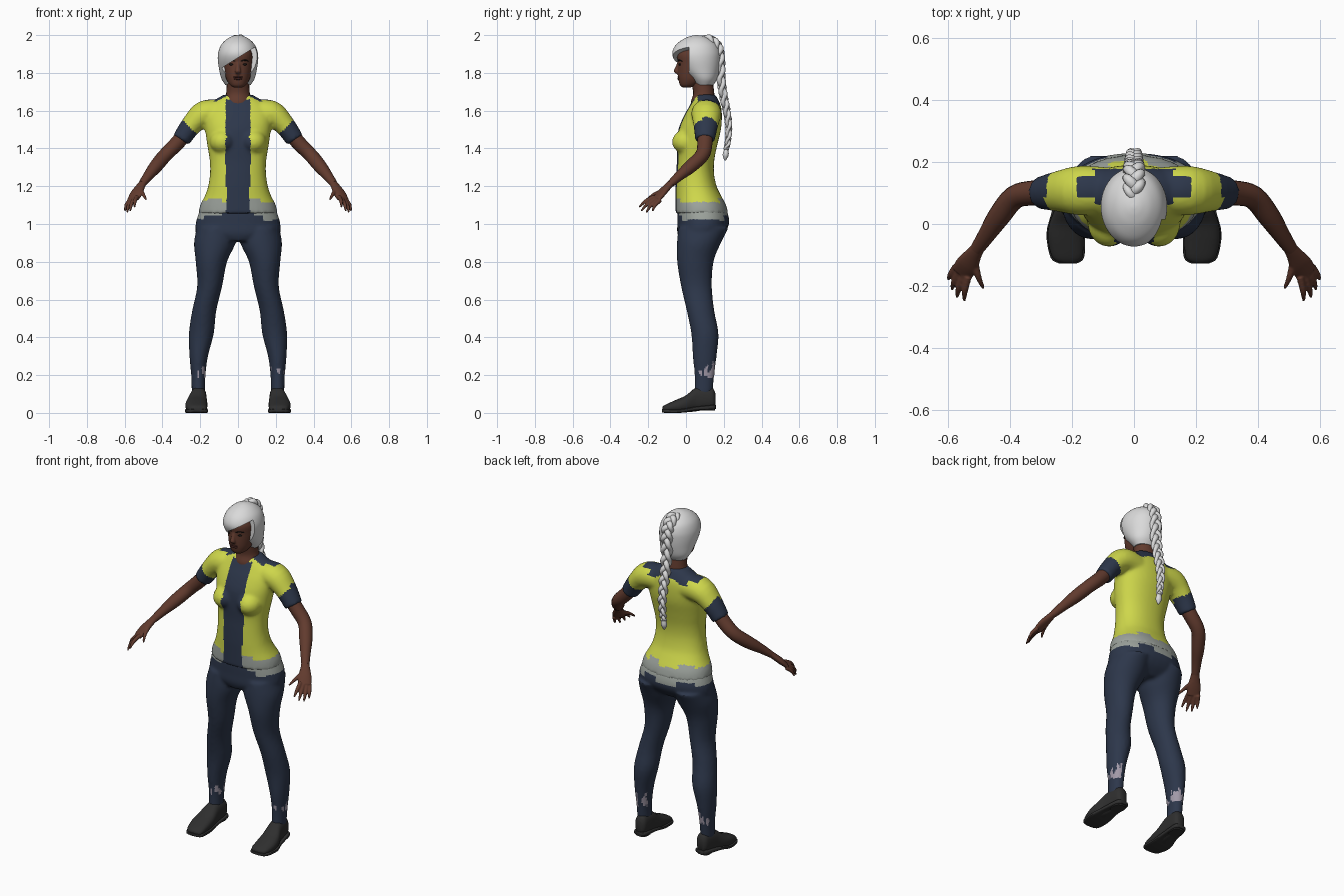
import bpy, bmesh, math
from mathutils import Vector, Matrix

if "Cube" in bpy.data.objects:
    bpy.data.objects.remove(bpy.data.objects["Cube"])

X, Y, Z = Vector((1, 0, 0)), Vector((0, 1, 0)), Vector((0, 0, 1))
parts = []


def material(name, rgb):
    m = bpy.data.materials.new(name)
    m.use_nodes = True
    m.diffuse_color = (*rgb, 1)
    bsdf = m.node_tree.nodes["Principled BSDF"]
    bsdf.inputs["Base Color"].default_value = (*rgb, 1)
    bsdf.inputs["Roughness"].default_value = 0.7
    return m


yellow = material("yellow cloth", (0.62, 0.68, 0.07))
navy = material("navy cloth", (0.026, 0.038, 0.07))
grey = material("grey band", (0.33, 0.36, 0.33))
skin = material("brown skin", (0.12, 0.043, 0.027))
white = material("white hair", (0.7, 0.7, 0.7))
black = material("black leather", (0.028, 0.028, 0.028))
lilac = material("lilac patch", (0.36, 0.32, 0.39))
lip = material("dark lip", (0.075, 0.022, 0.018))
dark = material("dark eye", (0.012, 0.009, 0.008))


def add(name, bm, mat):
    bmesh.ops.recalc_face_normals(bm, faces=bm.faces)
    me = bpy.data.meshes.new(name)
    bm.to_mesh(me)
    bm.free()
    me.materials.append(mat)
    ob = bpy.data.objects.new(name, me)
    bpy.context.collection.objects.link(ob)
    parts.append(ob)
    return ob


def spline(rows, k):
    """Smooth in-between rows through the given ones."""
    rows = [Vector(r) for r in rows]
    out = []
    for i in range(len(rows) - 1):
        a, b, c, d = (rows[max(0, min(len(rows) - 1, i + j))] for j in (-1, 0, 1, 2))
        for s in range(k):
            t = s / k
            out.append(b + (c - a) * (t / 2) + (a * 2 - b * 5 + c * 4 - d) * (t * t / 2)
                       + (b * 3 - a - c * 3 + d) * (t ** 3 / 2))
    return out + [rows[-1]]


def loft(name, rings, mat, axis=None, ref=Z, n=20, k=4, power=2.0):
    """Closed skin over rings of x, y, z and two radii."""
    rings = spline(rings, k)
    mids = [Vector(r[:3]) for r in rings]
    bm, loops = bmesh.new(), []
    for i, r in enumerate(rings):
        t = axis or (mids[min(i + 1, len(mids) - 1)] - mids[max(i - 1, 0)]).normalized()
        u = ref.cross(t).normalized()
        v = t.cross(u)
        loop = []
        for j in range(n):
            a = math.tau * j / n
            c, s = (math.copysign(abs(f) ** (2 / power), f) for f in (math.cos(a), math.sin(a)))
            loop.append(bm.verts.new(mids[i] + u * c * r[3] + v * s * r[4]))
        loops.append(loop)
    for p, q in zip(loops, loops[1:]):
        for j in range(n):
            bm.faces.new((p[j], p[(j + 1) % n], q[(j + 1) % n], q[j]))
    bm.faces.new(loops[0])
    bm.faces.new(loops[-1])
    return add(name, bm, mat)


def column(name, rows, mat, **kw):
    """Upright loft from rows of height, half width, front y, back y, centre x."""
    rings = [(r[4] if len(r) > 4 else 0, (r[2] + r[3]) / 2, r[0], r[1], (r[3] - r[2]) / 2) for r in rows]
    return loft(name, rings, mat, axis=Z, ref=Y, **kw)


def ball(name, pos, size, mat):
    bm = bmesh.new()
    bmesh.ops.create_uvsphere(bm, u_segments=20, v_segments=14, radius=1,
                              matrix=Matrix.LocRotScale(Vector(pos), None, Vector(size)))
    return add(name, bm, mat)


def bake(ob):
    dg = bpy.context.evaluated_depsgraph_get()
    me = bpy.data.meshes.new_from_object(ob.evaluated_get(dg))
    ob.modifiers.clear()
    ob.data = me
    return ob


def mirror(ob):
    ob.modifiers.new("mirror", 'MIRROR').use_mirror_merge = False
    return bake(ob)


def fuse(name, obs, voxel):
    """Join parts into one smooth skin."""
    with bpy.context.temp_override(active_object=obs[0], object=obs[0], selected_objects=obs,
                                   selected_editable_objects=obs):
        for o in obs[1:]:
            parts.remove(o)
        bpy.ops.object.join()
    ob = obs[0]
    ob.name = name
    m = ob.modifiers.new("remesh", 'REMESH')
    m.mode, m.voxel_size = 'VOXEL', voxel
    s = ob.modifiers.new("smooth", 'SMOOTH')
    s.factor, s.iterations = 0.5, 4
    return bake(ob)


def paint(ob, mats, rule):
    ob.data.materials.clear()
    for m in mats:
        ob.data.materials.append(m)
    for p in ob.data.polygons:
        p.material_index = mats.index(rule(p.center))


def jag(v, size):
    return (math.sin(math.floor(v / size) * 12.99) * 437.58) % 1


# Shirt: torso, bust and short sleeves in one skin
torso = column("torso", [
    (1.055, .21, -.055, .224), (1.1, .2, -.055, .212), (1.15, .175, -.055, .186), (1.2, .158, -.055, .162),
    (1.27, .148, -.052, .148), (1.34, .15, -.048, .15), (1.42, .163, -.048, .166), (1.5, .174, -.04, .185),
    (1.57, .18, -.012, .19), (1.62, .165, .016, .186), (1.655, .125, .035, .172), (1.685, .075, .055, .155)],
    yellow, n=40, power=2.2)
bust = mirror(ball("bust", (.08, .002, 1.435), (.07, .076, .065), yellow))
sleeve = mirror(loft("sleeve", [(.08, .108, 1.585, .075, .07), (.175, .108, 1.583, .08, .072),
                                (.245, .105, 1.525, .066, .056), (.302, .1, 1.445, .052, .049)], yellow))
shirt = fuse("shirt", [torso, bust, sleeve], .01)


def shirt_rule(c):
    x = abs(c.x)
    if c.y < .06 and x < .058 + .012 * jag(c.z, .06) and c.z < 1.66:
        return navy
    if c.z < 1.11 + .03 * jag(c.x, .04):
        return grey
    if x - c.z > -1.29 + .035 * jag(c.y, .03) and x > .2:
        return navy
    if c.z > 1.6 and x < .185 and abs(c.y - .12) < (.032 if x > .13 else .058):
        return navy
    return yellow


paint(shirt, [yellow, navy, grey], shirt_rule)

# Trousers: hips and both legs in one skin
hips = column("hips", [(.91, .12, -.03, .15), (.95, .215, -.046, .2), (1.0, .224, -.046, .228),
                       (1.06, .207, -.046, .22), (1.11, .185, -.04, .19)], navy, n=36, power=2.2)
leg = mirror(column("leg", [
    (.1, .035, .045, .14, .21), (.2, .038, .045, .15, .21), (.3, .049, .036, .162, .208),
    (.42, .066, .028, .172, .194), (.54, .064, .004, .15, .179), (.67, .066, -.026, .137, .15),
    (.8, .083, -.047, .146, .141), (.9, .11, -.048, .185, .123), (.98, .1, -.04, .226, .117)],
    navy, n=28))
trousers = fuse("trousers", [hips, leg], .01)


def trouser_rule(c):
    if c.z > 1.015 + .035 * jag(c.x, .045) and (c.y > .05 or abs(c.x) > .09):
        return grey
    low = .185 + .02 * jag(c.x + c.y, .012)
    if low < c.z < low + .05 * jag(c.x - c.y * 2, .017) + (.03 if c.y > .11 else 0):
        return lilac if jag(c.x * 3 + c.y, .04) > .35 else navy
    return navy


paint(trousers, [navy, grey, lilac], trouser_rule)

# Shoes with soles and heels
mirror(loft("shoe", [(.213, -.124, .018, .025, .014), (.215, -.108, .024, .048, .02), (.22, -.05, .036, .058, .034),
                     (.218, .0, .048, .056, .045), (.211, .05, .07, .045, .062), (.207, .1, .078, .04, .062),
                     (.205, .14, .078, .034, .055), (.205, .155, .07, .02, .035)],
            black, axis=Y, n=24, power=2.4))
mirror(loft("sole", [(.213, -.128, .012, .026, .008), (.215, -.108, .01, .054, .01), (.22, -.03, .01, .062, .01),
                     (.214, .045, .022, .05, .01), (.206, .14, .03, .04, .012), (.205, .158, .032, .022, .01)],
            black, axis=Y, n=24, power=5))
mirror(column("heel", [(.012, .036, .07, .152, .207), (.03, .038, .066, .155, .207)], black, k=1, power=3))

# Arms and hands
arm = loft("arm", [(.27, .1, 1.49, .042, .04), (.325, .1, 1.425, .04, .039), (.385, .086, 1.365, .038, .037),
                   (.435, .025, 1.305, .036, .035), (.475, -.035, 1.255, .028, .026),
                   (.507, -.082, 1.212, .022, .019)], skin)
palm = loft("palm", [(.498, -.07, 1.225, .021, .018), (.515, -.095, 1.2, .026, .018),
                     (.537, -.13, 1.163, .037, .018), (.556, -.158, 1.13, .036, .013)], skin)
fingers = [((.535, -.17, 1.143), (.547, -.247, 1.09)), ((.549, -.163, 1.133), (.571, -.237, 1.068)),
           ((.563, -.15, 1.127), (.587, -.211, 1.06)), ((.573, -.136, 1.126), (.599, -.178, 1.068)),
           ((.515, -.11, 1.18), (.485, -.208, 1.128))]
digits = []
for a, b in fingers:
    a, b = Vector(a), Vector(b)
    bend = a.lerp(b, .55) + Vector((.004, -.004, .006))
    digits.append(loft("finger", [(*a, .012, .012), (*bend, .0105, .01), (*b, .005, .005)], skin, n=10))
mirror(arm)
mirror(fuse("hand", [palm] + digits, .004))

# Neck, head and face
column("neck", [(1.59, .07, .03, .15), (1.645, .074, .026, .152), (1.69, .063, .038, .15),
                (1.74, .06, .03, .144), (1.79, .06, .02, .14)], skin)
skull = column("skull", [(1.722, .022, -.018, .02), (1.735, .042, -.032, .06), (1.765, .061, -.04, .115),
                         (1.8, .071, -.043, .145), (1.85, .079, -.043, .16), (1.9, .08, -.046, .16),
                         (1.95, .06, -.015, .13)], skin, n=32, power=2.2)
nose = loft("nose", [(0, -.038, 1.86, .009, .006), (0, -.047, 1.83, .011, .01), (0, -.053, 1.808, .016, .013),
                     (0, -.045, 1.795, .012, .008)], skin, axis=Z, ref=Y, n=14)
fuse("head", [skull, nose], .005)
mirror(ball("eye", (.034, -.032, 1.845), (.014, .007, .006), dark))
mirror(loft("eyebrow", [(.014, -.042, 1.861, .003, .003), (.036, -.036, 1.868, .004, .004),
                        (.056, -.02, 1.862, .002, .002)], dark, n=8))
for height, thick in ((1.778, .005), (1.769, .006)):
    ball("lip", (0, -.038, height), (.024, .008, thick), lip)

# Hair cap, cut along a slanted fringe
hair = column("hair", [(1.735, .066, .05, .145), (1.77, .088, .02, .165), (1.82, .1, -.03, .177),
                       (1.87, .107, -.064, .182), (1.91, .104, -.072, .18), (1.95, .088, -.052, .163),
                       (1.98, .058, -.012, .127), (1.995, .028, .025, .09), (2.0, .006, .05, .062)],
              white, n=48, k=5)
bm = bmesh.new()
tilt = math.radians(32)
mid = Vector((0.3 * math.sin(tilt), -.285, 1.88 - .3 * math.cos(tilt)))
bmesh.ops.create_cube(bm, size=.6, matrix=Matrix.Translation(mid) @ Matrix.Rotation(-tilt, 4, 'Y'))
cutter = add("fringe_cutter", bm, white)
cutter.hide_render = True
cut = hair.modifiers.new("fringe", 'BOOLEAN')
cut.operation, cut.object, cut.solver = 'DIFFERENCE', cutter, 'EXACT'
bake(hair)
parts.remove(cutter)
bpy.data.objects.remove(cutter)

# Braid of three strands with a tied tuft
path = spline([(0, .07, 1.978), (0, .125, 1.975), (0, .168, 1.94), (0, .182, 1.87), (0, .186, 1.77),
               (0, .198, 1.68), (0, .215, 1.6), (0, .226, 1.52), (0, .222, 1.44), (0, .213, 1.395)], 14)
last = len(path) - 1
for strand in range(3):
    rings = []
    for i, p in enumerate(path):
        t = i / last
        across = X.cross(path[min(i + 1, last)] - path[max(i - 1, 0)]).normalized()
        w = math.tau * (4.5 * t + strand / 3)
        size = min(1, .5 + 5 * t) * (1 - .5 * t * t)
        q = p + X * .024 * size * math.sin(w) + across * .011 * size * math.sin(2 * w)
        r = size * (.0165 + .003 * math.cos(2 * w))
        rings.append((*q, r, r))
    loft("braid_strand", rings, white, ref=X, n=10, k=1)
ball("braid_tie", (0, .213, 1.4), (.015, .015, .01), white)
column("braid_tuft", [(1.335, .003, .204, .21), (1.365, .018, .194, .226), (1.4, .011, .203, .223)], white, n=12)

# Smooth shading with sharp creases kept
bpy.ops.object.select_all(action='DESELECT')
for ob in parts:
    ob.select_set(True)
bpy.context.view_layer.objects.active = parts[0]
bpy.ops.object.shade_smooth_by_angle(angle=math.radians(45))
